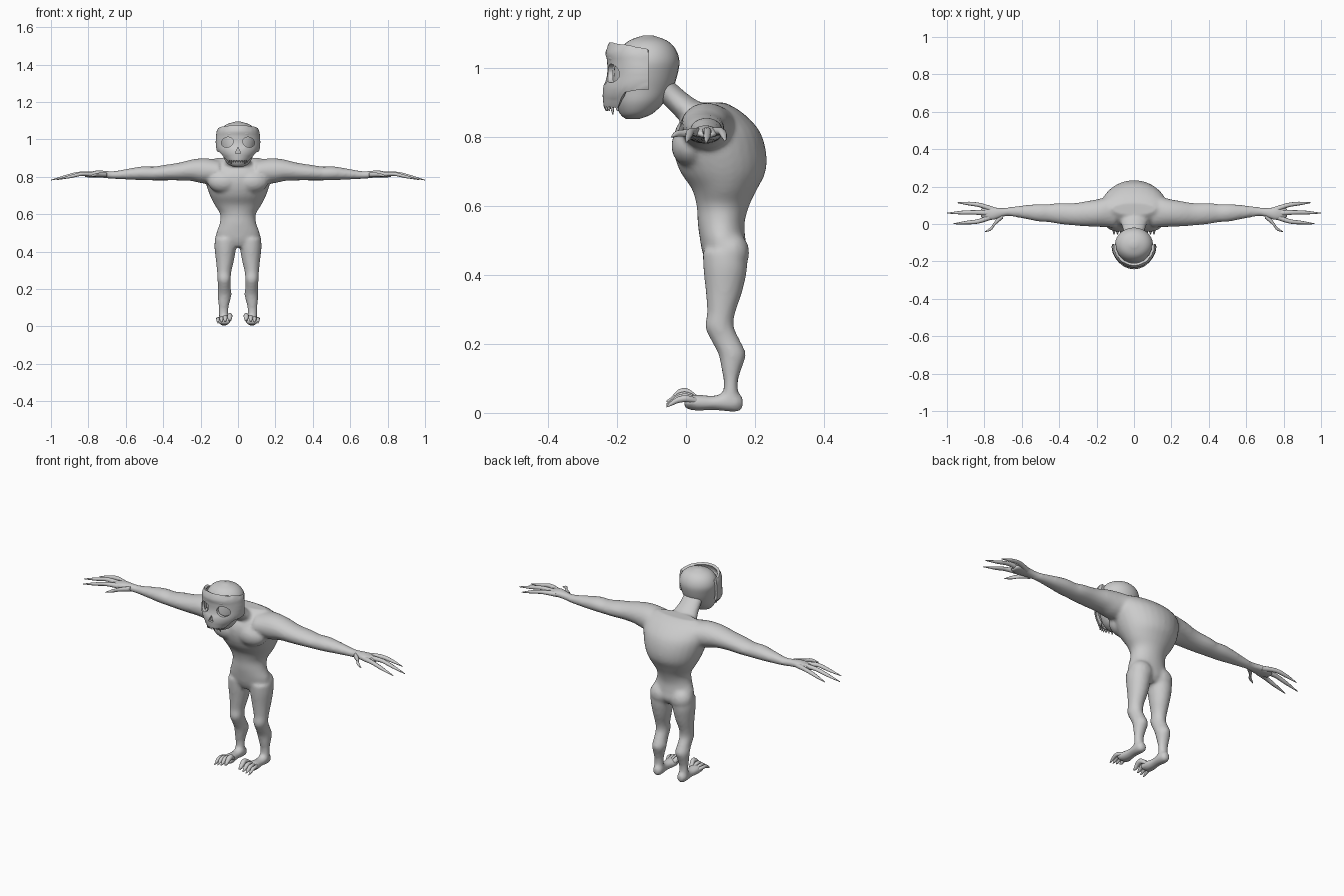
import bpy, bmesh, math
from mathutils import Vector

if "Cube" in bpy.data.objects:
    bpy.data.objects.remove(bpy.data.objects["Cube"])

grey = bpy.data.materials.new("light grey")
grey.diffuse_color = (0.6, 0.6, 0.6, 1)
grey.use_nodes = True
grey.node_tree.nodes["Principled BSDF"].inputs["Base Color"].default_value = grey.diffuse_color


def resample(rows, n):
    """Smooth (Catmull-Rom) interpolation of a short table of sections."""
    out = []
    for i in range(len(rows) - 1):
        a, b, c, d = (rows[max(0, min(len(rows) - 1, i + k))] for k in (-1, 0, 1, 2))
        for j in range(n):
            t = j / n
            out.append([0.5 * (2 * q + (r - p) * t + (2 * p - 5 * q + 4 * r - s) * t * t
                               + (3 * q - p - 3 * r + s) * t ** 3) for p, q, r, s in zip(a, b, c, d)])
    return out + [list(rows[-1])]


def loft(bm, rows, axis, mirror=False, n=4, sides=20):
    """Closed tube; rows = (x, y, z, half width a, half width b)."""
    for s in (1, -1) if mirror else (1,):
        rings = []
        for x, y, z, a, b in resample(rows, n):
            ring = []
            for k in range(sides):
                t = math.tau * k / sides
                u, v = a * math.cos(t), b * math.sin(t)
                off = {'x': (0, u, v), 'y': (u, 0, v), 'z': (u, v, 0)}[axis]
                ring.append(bm.verts.new((s * (x + off[0]), y + off[1], z + off[2])))
            rings.append(ring)
        for r0, r1 in zip(rings, rings[1:]):
            for k in range(sides):
                m = (k + 1) % sides
                bm.faces.new((r0[k], r0[m], r1[m], r1[k]))
        bm.faces.new(rings[0][::-1])
        bm.faces.new(rings[-1])


def ball(bm, center, radii):
    """Ellipsoid on both sides."""
    for s in (1, -1):
        r = bmesh.ops.create_uvsphere(bm, u_segments=20, v_segments=12, radius=1)
        for v in r['verts']:
            v.co = Vector((s * center[0] + v.co.x * radii[0],
                           center[1] + v.co.y * radii[1], center[2] + v.co.z * radii[2]))


def make(name, bm):
    bmesh.ops.recalc_face_normals(bm, faces=bm.faces)
    me = bpy.data.meshes.new(name)
    bm.to_mesh(me)
    bm.free()
    ob = bpy.data.objects.new(name, me)
    bpy.context.collection.objects.link(ob)
    me.materials.append(grey)
    return ob


def finish(ob, angle=40):
    """Apply modifiers and shade smooth."""
    bpy.ops.object.select_all(action='DESELECT')
    ob.select_set(True)
    bpy.context.view_layer.objects.active = ob
    bpy.ops.object.convert(target='MESH')
    bpy.ops.object.shade_smooth_by_angle(angle=math.radians(angle))


# Body: torso, neck, arms and legs fused into one skin
bm = bmesh.new()
loft(bm, [(0, .11, .425, .07, .045), (0, .113, .46, .112, .064), (0, .107, .50, .116, .066),
          (0, .102, .55, .098, .068), (0, .107, .60, .095, .076), (0, .112, .65, .125, .095),
          (0, .107, .70, .15, .124), (0, .098, .76, .17, .134), (0, .09, .82, .18, .122),
          (0, .085, .87, .165, .08), (0, .08, .90, .12, .035)], 'z', sides=28)
loft(bm, [(0, -.085, .965, .058, .045), (0, -.045, .925, .056, .05),
          (0, .005, .885, .068, .06), (0, .06, .84, .09, .07)], 'z')
ball(bm, (.075, .015, .775), (.088, .058, .062))    # chest muscles
ball(bm, (.062, .128, .465), (.062, .056, .062))    # buttocks
# Arms down to the palm
loft(bm, [(.10, .07, .83, .09, .06), (.18, .06, .832, .076, .068), (.25, .055, .835, .068, .057),
          (.32, .052, .828, .06, .047), (.40, .056, .822, .056, .041), (.45, .058, .818, .049, .037),
          (.51, .06, .819, .047, .037), (.58, .064, .815, .037, .03), (.66, .066, .81, .025, .021),
          (.70, .062, .812, .024, .02), (.75, .056, .816, .036, .019), (.79, .058, .812, .038, .015),
          (.82, .06, .808, .026, .011)], 'x', mirror=True)
# Legs
loft(bm, [(.066, .112, .47, .058, .064), (.068, .114, .42, .058, .064), (.07, .11, .35, .048, .053),
          (.074, .102, .29, .038, .041), (.074, .097, .25, .036, .042), (.073, .115, .21, .034, .042),
          (.072, .134, .17, .037, .04), (.075, .132, .13, .031, .03), (.077, .13, .09, .025, .021),
          (.077, .13, .04, .025, .024)], 'z', mirror=True)
# Feet
loft(bm, [(.075, .165, .03, .012, .015), (.075, .152, .03, .025, .027), (.075, .125, .033, .028, .03),
          (.075, .08, .029, .026, .021), (.074, .03, .03, .034, .024), (.074, -.005, .03, .036, .017)],
     'y', mirror=True)
body = make("body", bm)
rm = body.modifiers.new("fuse", 'REMESH')
rm.mode, rm.voxel_size = 'VOXEL', .009
sm = body.modifiers.new("soften", 'SMOOTH')
sm.factor, sm.iterations = .5, 5
finish(body, 80)

# Fingers and thumb, tapering to claws
bm = bmesh.new()
for path in ([(.75, .075, .814), (.82, .10, .817), (.88, .109, .806), (.945, .114, .788)],
             [(.77, .058, .814), (.85, .062, .817), (.92, .061, .802), (1.0, .058, .783)],
             [(.76, .04, .812), (.83, .015, .816), (.89, .008, .803), (.967, .001, .785)],
             [(.70, .045, .812), (.74, .008, .812), (.764, -.024, .81), (.797, -.042, .80)]):
    w = (.016, .012, .010, .002)
    loft(bm, [(*p, r, r * .9) for p, r in zip(path, w)], 'x', mirror=True, sides=10)
finish(make("fingers", bm), 60)

# Toes, arched with clawed tips
bm = bmesh.new()
for x, r, lift in ((.044, .013, .012), (.068, .011, .004), (.088, .010, 0), (.107, .009, -.004)):
    loft(bm, [(x * .5 + .037, .04, .032, r, r), (x, .005, .045 + lift, r, r * 1.1),
              (x, -.022, .042 + lift, r * 1.05, r * 1.1), (x, -.042, .03 + lift * .6, r * .7, r * .8),
              (x, -.056, .022 + lift, .002, .002)], 'y', mirror=True, sides=10)
finish(make("toes", bm), 60)

# Head
bm = bmesh.new()
loft(bm, [(0, -.155, .853, .02, .02), (0, -.145, .867, .052, .046), (0, -.135, .90, .076, .071),
          (0, -.125, .94, .086, .086), (0, -.118, .98, .096, .093), (0, -.112, 1.02, .102, .093),
          (0, -.11, 1.055, .09, .08), (0, -.11, 1.08, .062, .055), (0, -.11, 1.095, .015, .014)],
     'z', sides=28)
finish(make("head", bm), 60)

# Skull mask: curved shell; rows = (height, half width, depth)
profile = resample([(.88, .062, .108), (.91, .086, .112), (.94, .106, .112), (.98, .112, .1),
                    (1.02, .11, .1), (1.045, .106, .104), (1.075, .09, .092)], 6)


def face_point(u, z):
    _, hx, d = min(profile, key=lambda r: abs(r[0] - z))
    return Vector((hx * math.sin(u), -.122 - d * math.cos(u), z))


bm = bmesh.new()
cols, levels = 44, 22
grid = []
for i in range(cols + 1):
    f = 2 * i / cols - 1
    u = f * math.radians(97)
    side = min(1, max(0, (abs(f) - .5) / .15))
    low = .89 + .045 * side + .02 * max(0, abs(f) - .7)
    high = 1.072 - .02 * f * f
    grid.append([bm.verts.new(face_point(u, low + (high - low) * j / levels)) for j in range(levels + 1)])
for i in range(cols):
    for j in range(levels):
        bm.faces.new((grid[i][j], grid[i + 1][j], grid[i + 1][j + 1], grid[i][j + 1]))
mask = make("skull_mask", bm)
so = mask.modifiers.new("thickness", 'SOLIDIFY')
so.thickness, so.offset = .014, 0

# Eye and nose openings
bm = bmesh.new()
for x, z, rx, rz, n in ((.057, .985, .032, .027, 20), (-.057, .985, .032, .027, 20), (0, .937, .018, .022, 3)):
    front, back = [], []
    for k in range(n):
        t = math.tau * k / n + math.pi / 2
        px, pz = x + rx * math.cos(t), z + rz * math.sin(t) - .12 * (abs(x + rx * math.cos(t)) - abs(x))
        front.append(bm.verts.new((px, -.32, pz)))
        back.append(bm.verts.new((px, -.13, pz)))
    bm.faces.new(front)
    bm.faces.new(back[::-1])
    for k in range(n):
        m = (k + 1) % n
        bm.faces.new((front[k], back[k], back[m], front[m]))
cutter = make("opening_cutter", bm)
cutter.hide_render = True
cutter.hide_viewport = False
bo = mask.modifiers.new("openings", 'BOOLEAN')
bo.operation, bo.solver, bo.object = 'DIFFERENCE', 'EXACT', cutter
finish(mask, 35)
bpy.data.objects.remove(cutter)

# Brow ridge and cheekbones
bm = bmesh.new()
for pts in ([(0, 1.025, .008), (.45, 1.03, .011), (.9, 1.018, .010), (1.2, .985, .007)],
            [(.25, .945, .005), (.6, .943, .010), (1.0, .945, .011), (1.4, .955, .007)]):
    loft(bm, [(*face_point(u, z), r * .8, r) for u, z, r in pts], 'x', mirror=True, sides=10)
finish(make("brow_and_cheekbones", bm), 60)

# Teeth hanging from the upper jaw
bm = bmesh.new()
for k in range(-4, 5):
    p = face_point(k * .2, .89)
    drop = .024 if abs(k) == 3 else .014
    loft(bm, [(p.x, p.y, .902, .007, .007), (p.x, p.y - .002, .89, .006, .006),
              (p.x, p.y, .89 - drop, .002, .002)], 'z', n=2, sides=8)
finish(make("teeth", bm), 50)
